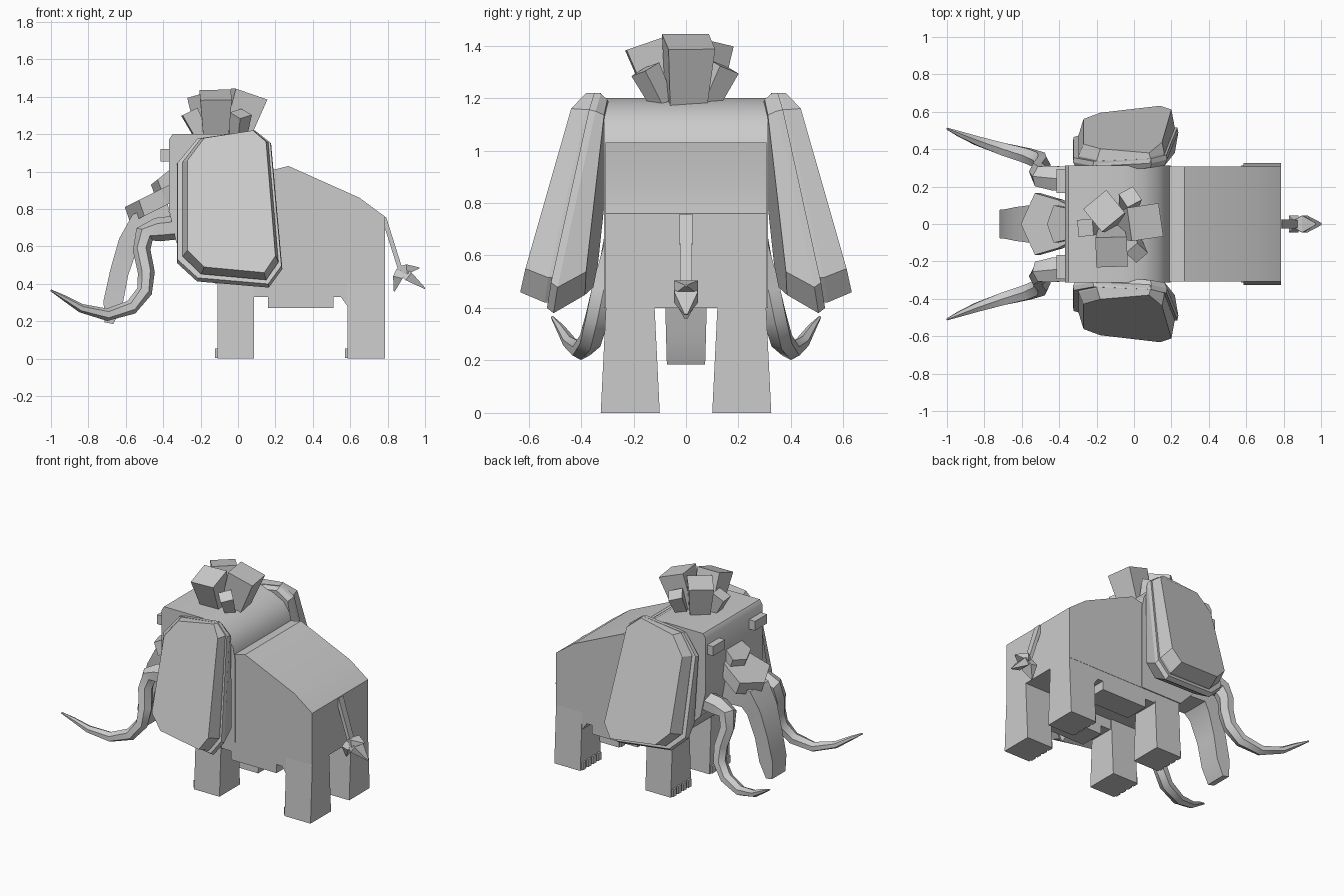
import bpy, bmesh, math
from mathutils import Vector

cube = bpy.data.objects.get("Cube")
if cube:
    bpy.data.objects.remove(cube, do_unlink=True)

grey = bpy.data.materials.new("stone_grey")
grey.use_nodes = True
COLOUR = (0.6, 0.6, 0.6, 1)
grey.diffuse_color = COLOUR
grey.node_tree.nodes["Principled BSDF"].inputs["Base Color"].default_value = COLOUR


def loft(name, rings, smooth=False):
    """Skin a list of equal-length point rings and cap both ends."""
    bm = bmesh.new()
    loops = [[bm.verts.new(p) for p in ring] for ring in rings]
    n = len(loops[0])
    for a, b in zip(loops, loops[1:]):
        for i in range(n):
            j = (i + 1) % n
            bm.faces.new((a[i], a[j], b[j], b[i]))
    bm.faces.new(loops[0])
    bm.faces.new(loops[-1])
    bmesh.ops.recalc_face_normals(bm, faces=bm.faces)
    mesh = bpy.data.meshes.new(name)
    bm.to_mesh(mesh)
    bm.free()
    mesh.materials.append(grey)
    ob = bpy.data.objects.new(name, mesh)
    bpy.context.collection.objects.link(ob)
    if smooth:
        bpy.ops.object.select_all(action='DESELECT')
        ob.select_set(True)
        bpy.context.view_layer.objects.active = ob
        bpy.ops.object.shade_smooth_by_angle(angle=math.radians(35))
    return ob


def extrude(name, profile, y0, y1, smooth=False):
    """Extrude a side profile (x, z) between two y positions."""
    return loft(name, [[(x, y, z) for x, z in profile] for y in (y0, y1)], smooth)


def box(name, x0, x1, y0, y1, z0, z1):
    return extrude(name, [(x0, z0), (x1, z0), (x1, z1), (x0, z1)], y0, y1)


def tube(name, path, sizes, sides=4, spin=0, smooth=False):
    """Sweep a polygon section with (half width, half depth) along a path."""
    pts = [Vector(p) for p in path]
    rings = []
    for i, p in enumerate(pts):
        t = (pts[min(i + 1, len(pts) - 1)] - pts[max(i - 1, 0)]).normalized()
        up = t.cross(Vector((0, 1, 0))).normalized()
        side = up.cross(t)
        w, d = sizes[i]
        k = 1 / math.cos(math.pi / sides)
        ring = []
        for s in range(sides):
            a = (s + 0.5) * math.tau / sides + math.radians(spin)
            ring.append(p + side * (w * k * math.cos(a)) + up * (d * k * math.sin(a)))
        rings.append(ring)
    return loft(name, rings, smooth)


# Body and head
extrude("body", [(0.1, 1.0), (0.19, 1.01), (0.27, 1.03), (0.65, 0.86), (0.785, 0.76),
                 (0.785, 0.4), (0.0, 0.4)], -0.307, 0.307, True)
extrude("head", [(-0.37, 1.17), (-0.35, 1.2), (-0.06, 1.2), (0.05, 1.18), (0.13, 1.13),
                 (0.18, 1.06), (0.195, 0.98), (0.195, 0.4), (-0.12, 0.4), (-0.33, 0.62),
                 (-0.37, 0.8)], -0.312, 0.312, True)

# Ear outline (x, z) and the layers that step outward from the head:
# x scale, z scale, x shift, z shift, y at the top, y at the bottom
EAR = [(-0.27, 1.06), (-0.18, 1.18), (0.08, 1.22), (0.15, 1.16),
       (0.2, 0.55), (0.14, 0.46), (-0.18, 0.49), (-0.27, 0.58)]
INNER = [(1.1, 0.98, -0.005, -0.018, 0.305, 0.385), (1.2, 1.1, -0.01, -0.042, 0.33, 0.505),
         (1.18, 1.08, -0.01, -0.03, 0.355, 0.53)]
OUTER = [(1.09, 1.05, -0.005, -0.02, 0.33, 0.5), (1.09, 1.05, -0.005, -0.02, 0.365, 0.54),
         (1, 1, 0, 0, 0.42, 0.632)]


def ear_ring(s, layer):
    """One flared outline; the top edge folds in toward the head."""
    sx, sz, dx, dz, top, bottom = layer
    ring = []
    for x, z in EAR:
        f = (1.22 - z) / 0.76
        y = top + (bottom - top) * f + 0.09 * (x - 0.14)
        zz = 0.84 + (z - 0.84) * sz + dz
        y = min(y, 0.375 + max(0, 1.225 - zz))
        ring.append((-0.035 + (x + 0.035) * sx + dx, s * y, zz))
    return ring


# Parts mirrored across the long axis
for s, label in ((-1, "near"), (1, "far")):
    loft("ear_back_" + label, [ear_ring(s, r) for r in INNER])
    loft("ear_front_" + label, [ear_ring(s, r) for r in OUTER])

    # Belly skirt with stepped ends
    extrude("skirt_" + label, [(0.05, 0.45), (0.05, 0.33), (0.16, 0.33), (0.16, 0.27),
                               (0.51, 0.27), (0.51, 0.33), (0.55, 0.33), (0.6, 0.26),
                               (0.6, 0.45)], s * 0.13, s * 0.305)

    # Legs and toes
    for x0, x1, leg in ((-0.11, 0.085, "front_leg_"), (0.585, 0.785, "hind_leg_")):
        rings = []
        for z, inner, outer in ((0, 0.1, 0.325), (0.45, 0.122, 0.303)):
            rings.append([(x0, s * inner, z), (x1, s * inner, z),
                          (x1, s * outer, z), (x0, s * outer, z)])
        loft(leg + label, rings)
        for i in range(4):
            y = s * (0.13 + i * 0.055)
            box(leg + "toe_" + label, x0 - 0.012, x0 + 0.02, y - 0.018, y + 0.018, 0.003, 0.055)

    # Eye
    box("eye_" + label, -0.415, -0.36, s * 0.165, s * 0.295, 1.055, 1.12)

    # Tusk with its socket
    path = [(-0.34, 0.24, 0.7), (-0.43, 0.245, 0.69), (-0.5, 0.255, 0.665), (-0.515, 0.28, 0.58),
            (-0.49, 0.315, 0.46), (-0.5, 0.34, 0.36), (-0.57, 0.365, 0.275), (-0.7, 0.4, 0.235),
            (-0.84, 0.445, 0.27), (-0.93, 0.48, 0.325), (-1.0, 0.51, 0.365)]
    widths = (0.065, 0.065, 0.055, 0.048, 0.046, 0.043, 0.04, 0.034, 0.024, 0.015, 0.005)
    tube("tusk_" + label, [(x, s * y, z) for x, y, z in path],
         [(w, w * 0.85) for w in widths], 6, smooth=True)

# Trunk
tube("trunk", [(-0.36, 0, 0.74), (-0.53, 0, 0.71), (-0.585, 0, 0.62), (-0.635, 0, 0.46),
               (-0.668, 0, 0.3), (-0.69, 0, 0.19)],
     [(0.1, 0.1), (0.1, 0.07), (0.09, 0.055), (0.08, 0.05), (0.076, 0.052), (0.073, 0.024)],
     smooth=True)


# Pointed brow plates above the trunk, sloping forward
def brow(name, plan, x0, z0, slope, thick):
    half = plan + [(x, -y) for x, y in reversed(plan) if y]
    rings = []
    for drop in (0, thick):
        rings.append([(x + drop * 0.35, y, z0 + (x - x0) * slope - drop) for x, y in half])
    loft(name, rings)


brow("brow_lower", [(-0.605, 0), (-0.53, 0.165), (-0.41, 0.13), (-0.35, 0.1)],
     -0.605, 0.81, 0.5, 0.085)
brow("brow_upper", [(-0.465, 0), (-0.43, 0.1), (-0.34, 0.08)], -0.465, 0.93, 0.8, 0.06)

# Hair tuft: base, top, half width, spin
for base, top, w, spin in (
        ((-0.13, 0.04, 1.18), (-0.16, 0.07, 1.41), 0.08, 40),
        ((-0.02, 0.0, 1.18), (0.06, 0.01, 1.415), 0.09, 8),
        ((-0.12, -0.07, 1.18), (-0.12, -0.15, 1.41), 0.084, 2),
        ((0.0, -0.09, 1.18), (0.015, -0.155, 1.31), 0.042, 45),
        ((-0.03, 0.08, 1.18), (-0.02, 0.145, 1.32), 0.045, 30),
        ((-0.19, -0.02, 1.18), (-0.26, -0.02, 1.32), 0.045, 5)):
    tube("hair_block", [base, top], [(w * 0.78, w * 0.78), (w, w)], 4, spin)

# Tail and its tuft
tube("tail", [(0.78, 0, 0.755), (0.87, 0, 0.47)], [(0.025, 0.012), (0.022, 0.012)])
for tip in ((0.97, 0, 0.485), (1.0, 0, 0.375), (0.835, 0, 0.36)):
    root = Vector((0.865, 0, 0.475))
    tube("tail_tuft", [root, root.lerp(Vector(tip), 0.35), tip],
         [(0.025, 0.018), (0.045, 0.026), (0.006, 0.003)])
